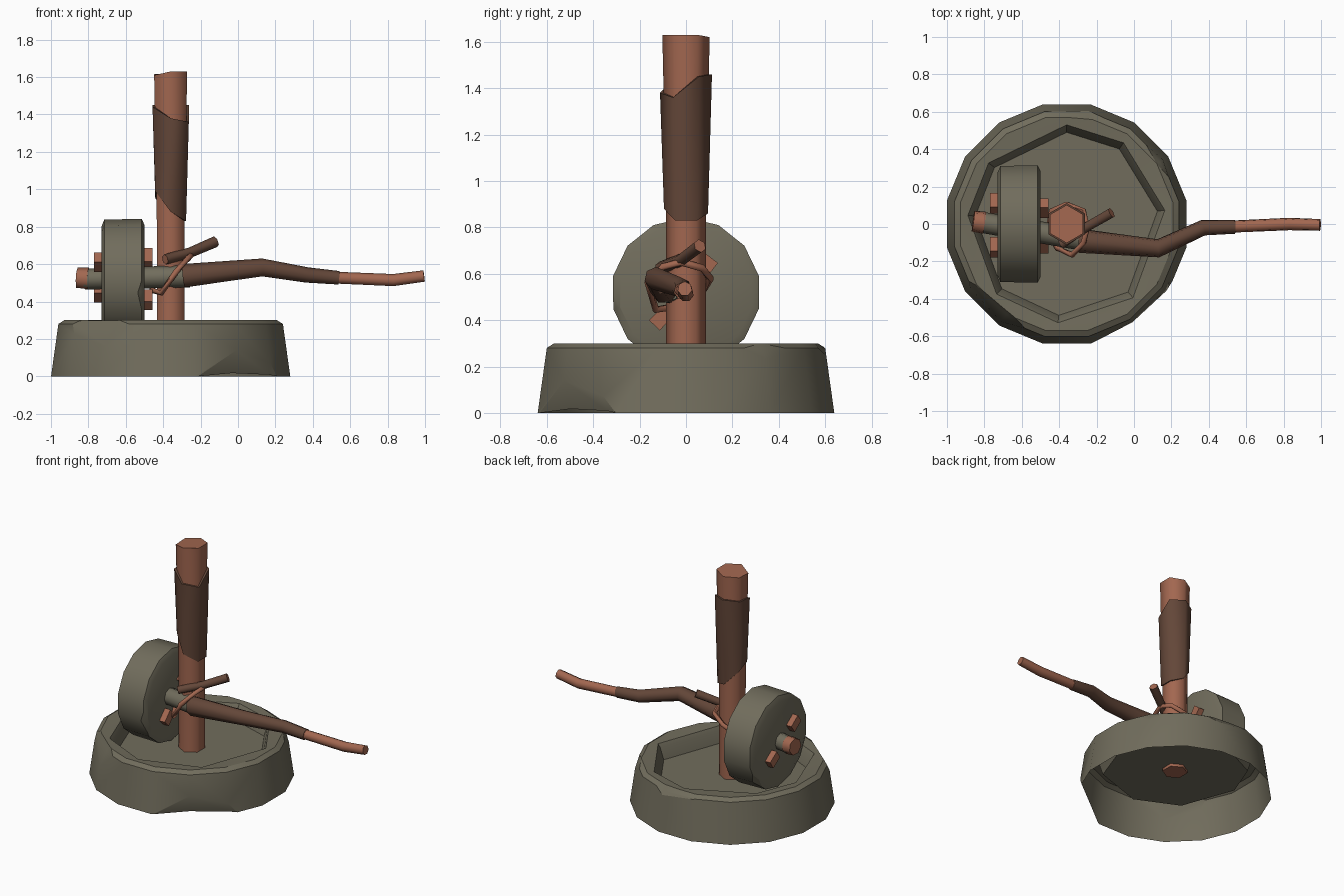
import bpy, bmesh, math
from mathutils import Vector

if "Cube" in bpy.data.objects:
    bpy.data.objects.remove(bpy.data.objects["Cube"])

def material(name, rgb):
    m = bpy.data.materials.new(name)
    m.diffuse_color = (*rgb, 1)
    m.use_nodes = True
    m.node_tree.nodes["Principled BSDF"].inputs["Base Color"].default_value = m.diffuse_color
    return m

STONE = material("grey_stone", (0.165, 0.152, 0.108))
WOOD = material("bare_wood", (0.36, 0.135, 0.08))
BARK = material("dark_bark", (0.125, 0.062, 0.04))
CX = -0.36  # base and post axis

def chip(bm, centre, normal, dist):
    """Flatten everything beyond a plane, like a struck-off stone chip."""
    n = Vector(normal).normalized()
    co = Vector(centre) + n * dist
    bmesh.ops.bisect_plane(bm, geom=bm.verts[:] + bm.edges[:] + bm.faces[:],
                           plane_co=co, plane_no=n, dist=1e-5)
    for v in bm.verts:
        d = (v.co - co).dot(n)
        if d > 1e-5:
            v.co -= n * d
    bmesh.ops.dissolve_degenerate(bm, edges=bm.edges[:], dist=1e-4)

def loft(name, rings, mats, segs=None, cap=None, ends=(True, True), closed=False,
         smooth=62, chips=()):
    """Skin rings of equal size; segs = material per span, cap = cap material."""
    bm = bmesh.new()
    vs = [[bm.verts.new(p) for p in r] for r in rings]
    n = len(vs[0])
    for i in range(len(vs) if closed else len(vs) - 1):
        a, b = vs[i], vs[(i + 1) % len(vs)]
        for k in range(n):
            f = bm.faces.new((a[k], a[(k + 1) % n], b[(k + 1) % n], b[k]))
            f.material_index = segs[i] if segs else 0
    if not closed:
        for use, r in zip(ends, (vs[0], vs[-1])):
            if use:
                bm.faces.new(r).material_index = cap or 0
    for c in chips:
        chip(bm, *c)
    bmesh.ops.recalc_face_normals(bm, faces=bm.faces[:])
    for f in bm.faces:
        f.smooth = True
    for e in bm.edges:
        e.smooth = e.calc_face_angle(3.0) < math.radians(smooth)
    me = bpy.data.meshes.new(name)
    bm.to_mesh(me)
    bm.free()
    for m in mats:
        me.materials.append(m)
    ob = bpy.data.objects.new(name, me)
    bpy.context.collection.objects.link(ob)
    return ob

def tube(name, pts, radii, mats, n=7, closed=False, **kw):
    P = [Vector(p) for p in pts]
    rings = []
    for i, p in enumerate(P):
        if closed:
            t = P[(i + 1) % len(P)] - P[i - 1]
        else:
            t = P[min(i + 1, len(P) - 1)] - P[max(i - 1, 0)]
        t.normalize()
        u = Vector((0, 0, 1))
        u = (u - t * u.dot(t)).normalized()
        w = t.cross(u)
        rings.append([p + (u * math.cos(a) + w * math.sin(a)) * radii[i]
                      for a in (2 * math.pi * k / n for k in range(n))])
    return loft(name, rings, mats, closed=closed, **kw)

def ring_z(r, zs, angles):
    """Horizontal ring on the post axis with a height per corner."""
    if not isinstance(zs, (list, tuple)):
        zs = [zs] * len(angles)
    return [(CX + r * math.cos(math.radians(a)), r * math.sin(math.radians(a)), z)
            for a, z in zip(angles, zs)]

def tilted(a, t):
    a, t = math.radians(a), math.radians(t)
    return (math.cos(a) * math.cos(t), math.sin(a) * math.cos(t), math.sin(t))

# base trough: hollow below, 16-sided outside, rough octagon basin inside
outer = [101.25 - 22.5 * k for k in range(16)]
corners = [90, 55, 8, -48, -95, -135, -185, -218]

def basin(r, z):
    c = ring_z(r, z, corners)
    out = []
    for i, p in enumerate(c):
        q = c[(i + 1) % 8]
        out += [p, tuple((p[j] + q[j]) / 2 for j in range(3))]
    return out

org = (CX, 0, 0)
loft("stone_trough",
     [ring_z(0.652, 0, outer), ring_z(0.612, 0.28, outer), ring_z(0.58, 0.30, outer),
      basin(0.53, 0.295), basin(0.515, 0.27), basin(0.49, 0.19)],
     [STONE], ends=(False, True), smooth=28,
     chips=[(org, tilted(-52, -17), 0.562), (org, tilted(85, 40), 0.628),
            (org, tilted(-130, 25), 0.635), (org, tilted(35, 30), 0.652)])

# grinding wheel, axis along x
wc = Vector((-0.615, 0, 0.52))

def wheel_ring(x, r):
    return [(x, r * math.sin(2 * math.pi * k / 14), wc.z + r * math.cos(2 * math.pi * k / 14))
            for k in range(14)]

loft("grinding_wheel",
     [wheel_ring(-0.73, 0.28), wheel_ring(-0.715, 0.318), wheel_ring(-0.515, 0.322),
      wheel_ring(-0.5, 0.29)], [STONE], smooth=28,
     chips=[(wc, (0.6, -0.7, -0.2), 0.298), (wc, (-0.6, 0.6, -0.5), 0.298),
            (wc, (-0.7, -0.3, 0.6), 0.30)])

# axle: stone sleeve with a wooden stub at the outer end
tube("axle_sleeve", [(-0.82, 0.01, 0.52), (-0.26, -0.085, 0.535)], [0.056, 0.06], [STONE], n=8)
tube("axle_stub", [(-0.86, 0.015, 0.525), (-0.80, 0.007, 0.522)], [0.057, 0.061], [WOOD], n=7)

# wedges that pin the wheel on the axle, two per side
for i, (x0, x1, y, z) in enumerate([(-0.77, -0.70, -0.125, 0.61), (-0.77, -0.70, 0.11, 0.445),
                                    (-0.53, -0.458, 0.085, 0.63), (-0.53, -0.458, -0.105, 0.41)]):
    r = Vector((0, y, z - wc.z)).normalized() * 0.045
    s = Vector((0, -r.z, r.y)) * 0.7
    c = Vector((0, y, z))
    loft("wheel_wedge_%d" % (i + 1),
         [[c + Vector((x, 0, 0)) + r * a + s * b
           for a, b in ((1, 1), (1, -1), (-1, -1), (-1, 1))] for x in (x0, x1)],
         [WOOD], smooth=30)

# upright post, six-sided, slightly slanted top
hexa = [30, 90, 150, 210, 270, 330]
loft("upright_post",
     [ring_z(0.085, 0.17, hexa), ring_z(0.086, 0.9, hexa),
      ring_z(0.102, [1.63, 1.62, 1.615, 1.61, 1.63, 1.63], hexa)], [WOOD])

# bark sleeve with jagged ends
lo = [0.83, 0.86, 0.95, 0.99, 0.88, 0.83]
hi = [1.45, 1.46, 1.45, 1.44, 1.38, 1.36]
loft("post_bark",
     [ring_z(0.084, lo, hexa), ring_z(0.095, lo, hexa), ring_z(0.112, hi, hexa),
      ring_z(0.097, hi, hexa)], [BARK], ends=(False, False))

# push pole: bark-covered branch, then the bare handle
tube("push_pole_branch",
     [(-0.29, -0.09, 0.535), (0.13, -0.13, 0.58), (0.37, -0.02, 0.54), (0.54, -0.015, 0.525)],
     [0.066, 0.05, 0.043, 0.038], [BARK, WOOD], segs=[0, 0, 0], cap=1)
tube("push_pole_handle",
     [(0.50, -0.015, 0.527), (0.83, 0.0, 0.513), (0.995, -0.005, 0.535)],
     [0.033, 0.034, 0.032], [WOOD])

# peg driven through the post
tube("post_peg", [(-0.39, -0.11, 0.625), (-0.26, -0.02, 0.66), (-0.12, 0.06, 0.72)],
     [0.028, 0.028, 0.03], [BARK, WOOD], segs=[0, 0], cap=1, n=6)

# lashing that ties the pole to the post
rope = [(-0.27, -0.10, 0.63), (-0.33, -0.165, 0.56), (-0.41, -0.13, 0.445), (-0.46, -0.04, 0.46),
        (-0.44, 0.07, 0.52), (-0.36, 0.105, 0.58), (-0.27, 0.07, 0.625), (-0.25, -0.02, 0.65)]
tube("rope_lashing", rope, [0.016] * 8, [WOOD], n=6, closed=True)
